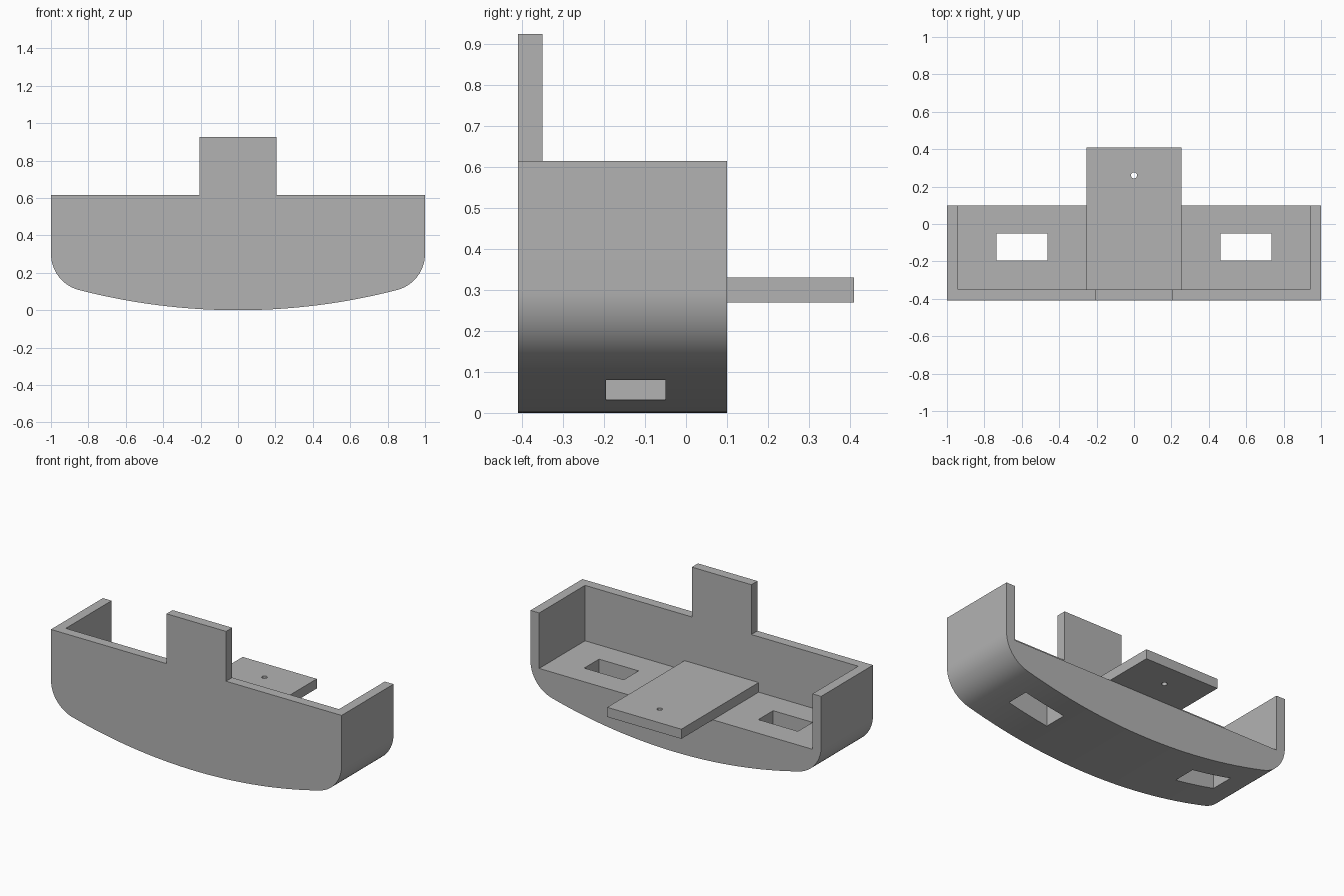
import bpy, bmesh, math
from mathutils import Matrix

cube = bpy.data.objects.get("Cube")
if cube:
    bpy.data.objects.remove(cube, do_unlink=True)

grey = bpy.data.materials.new("plain grey")
grey.use_nodes = True
COLOUR = (0.45, 0.45, 0.45, 1)
grey.diffuse_color = COLOUR
grey.node_tree.nodes["Principled BSDF"].inputs["Base Color"].default_value = COLOUR


def add_object(name, bm):
    bmesh.ops.recalc_face_normals(bm, faces=bm.faces)
    mesh = bpy.data.meshes.new(name)
    bm.to_mesh(mesh)
    bm.free()
    mesh.materials.append(grey)
    obj = bpy.data.objects.new(name, mesh)
    bpy.context.collection.objects.link(obj)
    return obj


def prism(name, outline, y0, y1):
    """Extrude an x-z outline from y0 to y1."""
    bm = bmesh.new()
    face = bm.faces.new([bm.verts.new((x, y0, z)) for x, z in outline])
    new = bmesh.ops.extrude_face_region(bm, geom=[face])["geom"]
    verts = [v for v in new if isinstance(v, bmesh.types.BMVert)]
    bmesh.ops.translate(bm, verts=verts, vec=(0, y1 - y0, 0))
    return add_object(name, bm)


def box(name, x0, x1, y0, y1, z0, z1):
    return prism(name, [(x0, z0), (x1, z0), (x1, z1), (x0, z1)], y0, y1)


def cut(target, cutter):
    mod = target.modifiers.new(cutter.name, "BOOLEAN")
    mod.operation = "DIFFERENCE"
    mod.solver = "EXACT"
    mod.object = cutter
    bpy.context.view_layer.objects.active = target
    bpy.ops.object.modifier_apply(modifier=mod.name)
    bpy.data.objects.remove(cutter, do_unlink=True)


FRONT, INNER, BACK = -0.41, -0.35, 0.10
RIM, FLOOR, TOP = 0.615, 0.27, 0.925

# Right half of the outline: shallow belly arc, rounded corner, rim, raised tab
R, r = 3.4, 0.2
cx = 1 - r
cz = R - math.sqrt((R - r) ** 2 - cx ** 2)
lean = math.asin(cx / (R - r))
half = [(R * math.sin(lean * i / 16), R - R * math.cos(lean * i / 16))
        for i in range(17)]
for i in range(1, 17):
    a = lean + (math.pi / 2 - lean) * i / 16
    half.append((cx + r * math.sin(a), cz - r * math.cos(a)))
half += [(1, RIM), (0.205, RIM), (0.205, TOP)]
outline = half + [(-x, z) for x, z in reversed(half[1:])]
tray = prism("tray", outline, FRONT, BACK)

# Open compartment and the two slots through the floor
cut(tray, box("compartment_cutter", -0.94, 0.94, INNER, BACK + 0.2, FLOOR, 1.2))
for side in (-1, 1):
    xs = sorted((side * 0.463, side * 0.735))
    cut(tray, box("slot_cutter", *xs, -0.195, -0.05, -0.2, 0.5))

# Mounting plate with a small screw hole
plate = box("mounting_plate", -0.255, 0.255, INNER, 0.41, FLOOR, 0.33)
bm = bmesh.new()
bmesh.ops.create_cone(bm, cap_ends=True, segments=32, radius1=0.016,
                      radius2=0.016, depth=0.4,
                      matrix=Matrix.Translation((0, 0.26, 0.3)))
cut(plate, add_object("screw_hole_cutter", bm))

# Smooth curves with crisp edges
for obj in (tray, plate):
    bpy.ops.object.select_all(action="DESELECT")
    obj.select_set(True)
    bpy.context.view_layer.objects.active = obj
    bpy.ops.object.shade_smooth_by_angle(angle=math.radians(30))
